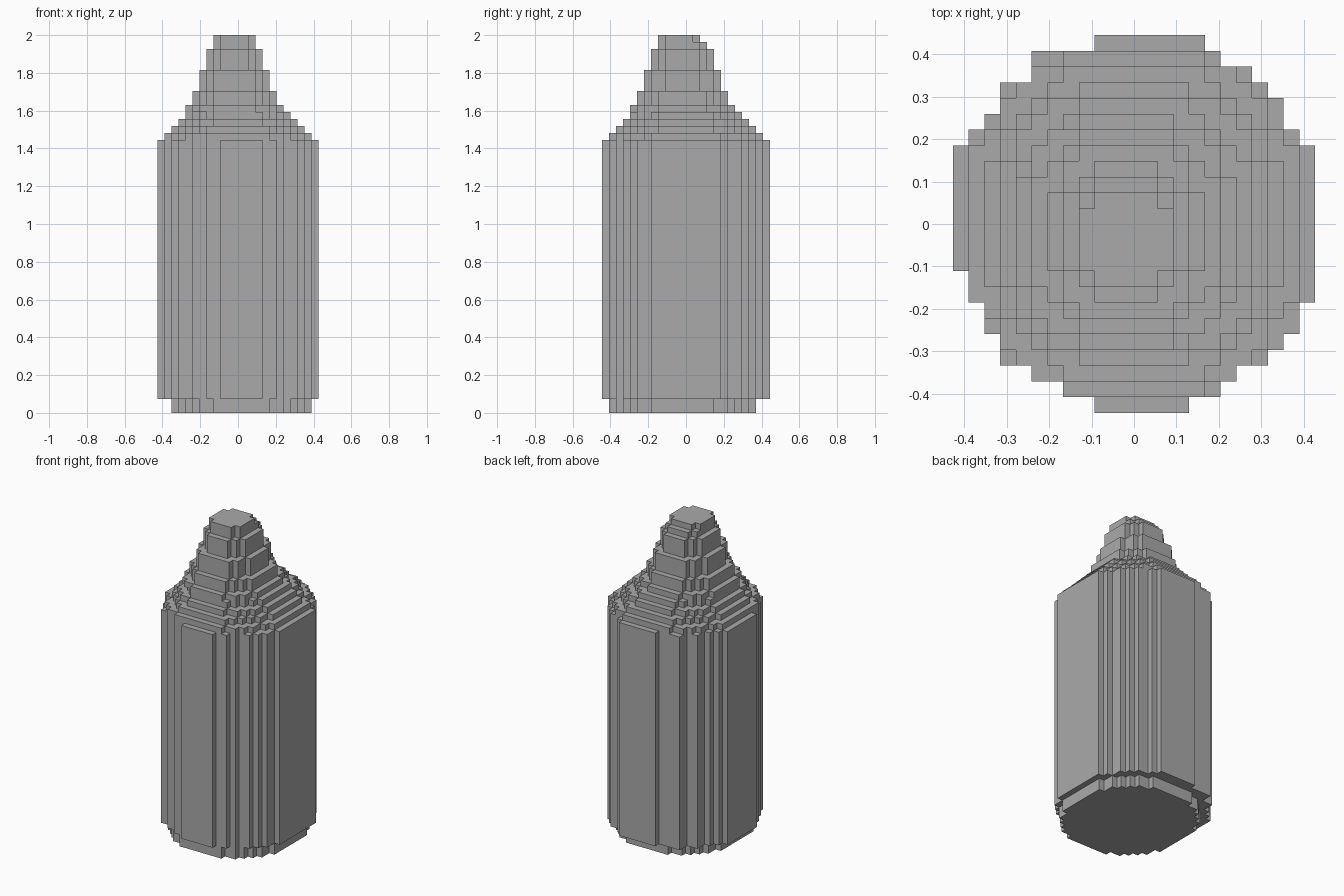
import bpy
import bmesh

if "Cube" in bpy.data.objects:
    bpy.data.objects.remove(bpy.data.objects["Cube"], do_unlink=True)

NX, NY, NZ = 23, 24, 54          # size in blocks
CELL = 2 / NZ


def oval(x0, x1, y0, y1, fill=1.08):
    """Blocks whose centres lie in the oval filling the given bounds."""
    cx, cy = (x0 + x1) / 2, (y0 + y1) / 2
    a, b = (x1 - x0) / 2, (y1 - y0) / 2
    return {(x, y) for x in range(x0, x1) for y in range(y0, y1)
            if ((x + .5 - cx) / a) ** 2 + ((y + .5 - cy) / b) ** 2 <= fill}


# Body section: (first block, end block, number of rows), from front to back
BODY_ROWS = [(9, 15, 1), (7, 17, 1), (5, 18, 1), (3, 20, 1), (3, 21, 1),
             (2, 22, 2), (1, 23, 2), (0, 23, 8), (1, 22, 1), (2, 21, 1),
             (3, 21, 1), (3, 20, 1), (5, 19, 1), (5, 17, 1), (9, 16, 1)]
body, row = set(), 0
for first, end, count in BODY_ROWS:
    for row in range(row, row + count):
        body |= {(x, row) for x in range(first, end)}
    row += 1

# Stacked layers: (height in blocks, section)
foot = oval(2, 22, 1, 22) & body
LAYERS = [(2, foot), (37, body)]
# Shoulder and neck
for height, bounds in [(1, (1, 22, 1, 23)), (1, (2, 21, 2, 22)),
                       (1, (3, 20, 3, 21)), (1, (4, 19, 4, 20)),
                       (1, (4, 18, 4, 19)), (2, (5, 17, 5, 18)),
                       (3, (6, 16, 6, 17)), (3, (7, 15, 7, 16)),
                       (1, (8, 14, 8, 15)), (1, (8, 14, 8, 14))]:
    LAYERS.append((height, oval(*bounds) & body))

bm = bmesh.new()


def quad(*corners):
    bm.faces.new([bm.verts.new(((x - NX / 2) * CELL, (y - NY / 2) * CELL, z * CELL))
                  for x, y, z in corners])


# Only the exposed sides of each layer become faces
z = 0
for i, (height, cells) in enumerate(LAYERS):
    below = LAYERS[i - 1][1] if i else set()
    above = LAYERS[i + 1][1] if i + 1 < len(LAYERS) else set()
    top = z + height
    for x, y in sorted(cells):
        ring = [(x, y), (x + 1, y), (x + 1, y + 1), (x, y + 1)]
        if (x, y) not in above:
            quad(*[(u, v, top) for u, v in ring])
        if (x, y) not in below:
            quad(*[(u, v, z) for u, v in reversed(ring)])
        sides = [(x, y - 1), (x + 1, y), (x, y + 1), (x - 1, y)]
        for k, side in enumerate(sides):
            if side not in cells:
                p, q = ring[k], ring[(k + 1) % 4]
                quad((*p, z), (*q, z), (*q, top), (*p, top))
    z = top

# Join the blocks into large flat faces
bmesh.ops.remove_doubles(bm, verts=bm.verts, dist=CELL / 100)
bmesh.ops.dissolve_limit(bm, angle_limit=.01, verts=bm.verts, edges=bm.edges)

mesh = bpy.data.meshes.new("bottle")
bm.to_mesh(mesh)
bm.free()

grey = bpy.data.materials.new("plain grey")
grey.use_nodes = True
colour = (.4, .4, .4, 1)
grey.diffuse_color = colour
grey.node_tree.nodes["Principled BSDF"].inputs["Base Color"].default_value = colour
mesh.materials.append(grey)
bpy.context.collection.objects.link(bpy.data.objects.new("bottle", mesh))
